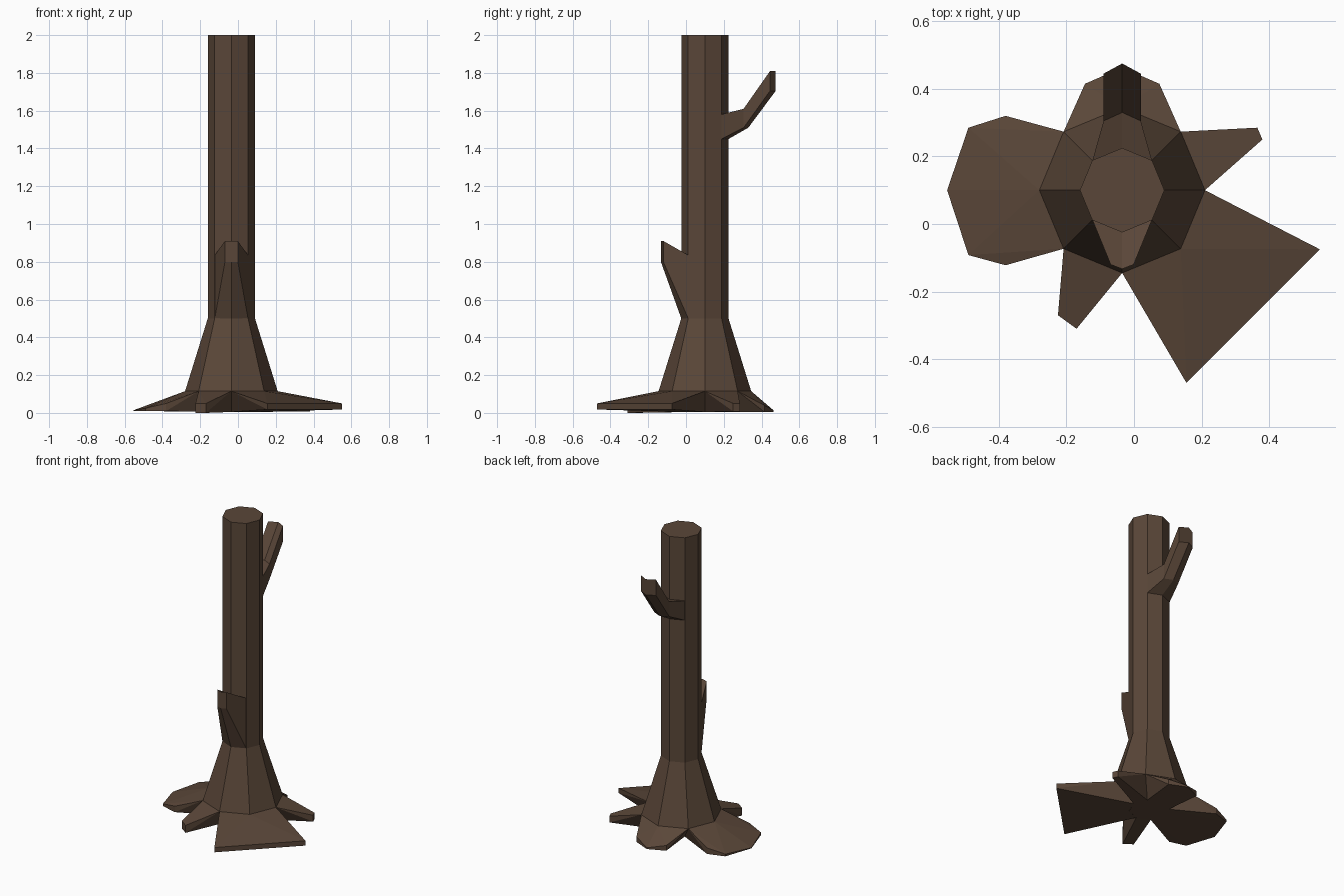
import bpy, bmesh, math

if "Cube" in bpy.data.objects:
    bpy.data.objects.remove(bpy.data.objects["Cube"])

CX, CY = -0.035, 0.10      # trunk axis
bark = bpy.data.materials.new("dark_brown_bark")
bark.diffuse_color = (0.102, 0.062, 0.040, 1)
bark.use_nodes = True
bark.node_tree.nodes["Principled BSDF"].inputs["Base Color"].default_value = bark.diffuse_color


def finish(name, bm):
    bmesh.ops.recalc_face_normals(bm, faces=bm.faces)
    me = bpy.data.meshes.new(name)
    bm.to_mesh(me)
    bm.free()
    me.materials.append(bark)
    ob = bpy.data.objects.new(name, me)
    bpy.context.collection.objects.link(ob)
    return ob


def ring_point(i, r, z):
    a = i * math.pi / 4
    return (CX + r * math.cos(a), CY + r * math.sin(a), z)


def loft(name, sections):
    """Skin closed cross-sections with equal point counts and cap the ends."""
    bm = bmesh.new()
    rings = [[bm.verts.new(p) for p in s] for s in sections]
    n = len(rings[0])
    for a, b in zip(rings, rings[1:]):
        for i in range(n):
            j = (i + 1) % n
            bm.faces.new((a[i], a[j], b[j], b[i]))
    bm.faces.new(rings[0][::-1])
    bm.faces.new(rings[-1])
    return finish(name, bm)


# Eight-sided trunk with flared, undercut foot
loft("trunk", [[ring_point(i, r, z) for i in range(8)]
               for r, z in ((0.12, 0.005), (0.245, 0.115), (0.125, 0.5), (0.125, 2.0))])


# Roots: each grows out of one or two sides of the foot
def root(name, sides, outer):
    bm = bmesh.new()
    pts = [ring_point(i, 0.245, 0.115) for i in sides]
    pts += [ring_point(i, 0.12, 0.005) for i in sides]
    for x, y, top, bottom in outer:
        pts += [(x, y, top), (x, y, bottom)]
    res = bmesh.ops.convex_hull(bm, input=[bm.verts.new(p) for p in pts])
    bmesh.ops.delete(bm, geom=[v for v in bm.verts if not v.link_faces], context='VERTS')
    bmesh.ops.dissolve_limit(bm, angle_limit=0.02, verts=bm.verts, edges=bm.edges)
    finish(name, bm)


root("left_root", (3, 4, 5), [(-0.38, 0.32, 0.05, 0.01), (-0.49, 0.285, 0.025, 0.01),
                              (-0.553, 0.10, 0.014, 0.01), (-0.49, -0.092, 0.025, 0.01),
                              (-0.38, -0.122, 0.05, 0.01)])
root("back_root", (1, 2, 3), [(-0.145, 0.415, 0.04, 0.005), (-0.035, 0.463, 0.014, 0.005),
                              (0.075, 0.415, 0.04, 0.005)])
root("right_root", (0, 1), [(0.365, 0.285, 0.05, 0.008), (0.38, 0.25, 0.05, 0.008)])
root("front_right_root", (6, 7, 8), [(0.55, -0.075, 0.05, 0.018), (0.155, -0.47, 0.05, 0.018)])
root("front_left_root", (5, 6), [(-0.225, -0.27, 0.05, 0.0), (-0.17, -0.31, 0.05, 0.0)])


# Branches: V-shaped sections (half width, side y, middle y, bottom z, top z)
def branch(name, rows):
    loft(name, [[(CX - w, ys, lo), (CX, ym, lo), (CX + w, ys, lo),
                 (CX + w, ys, hi), (CX, ym, hi), (CX - w, ys, hi)]
                for w, ys, ym, lo, hi in rows])


branch("back_branch", [(0.088, 0.188, 0.225, 1.45, 1.58),
                       (0.055, 0.305, 0.33, 1.51, 1.61),
                       (0.055, 0.445, 0.475, 1.705, 1.81)])
branch("front_stub", [(0.088, 0.012, -0.025, 0.5, 0.835),
                      (0.034, -0.12, -0.133, 0.80, 0.91)])
